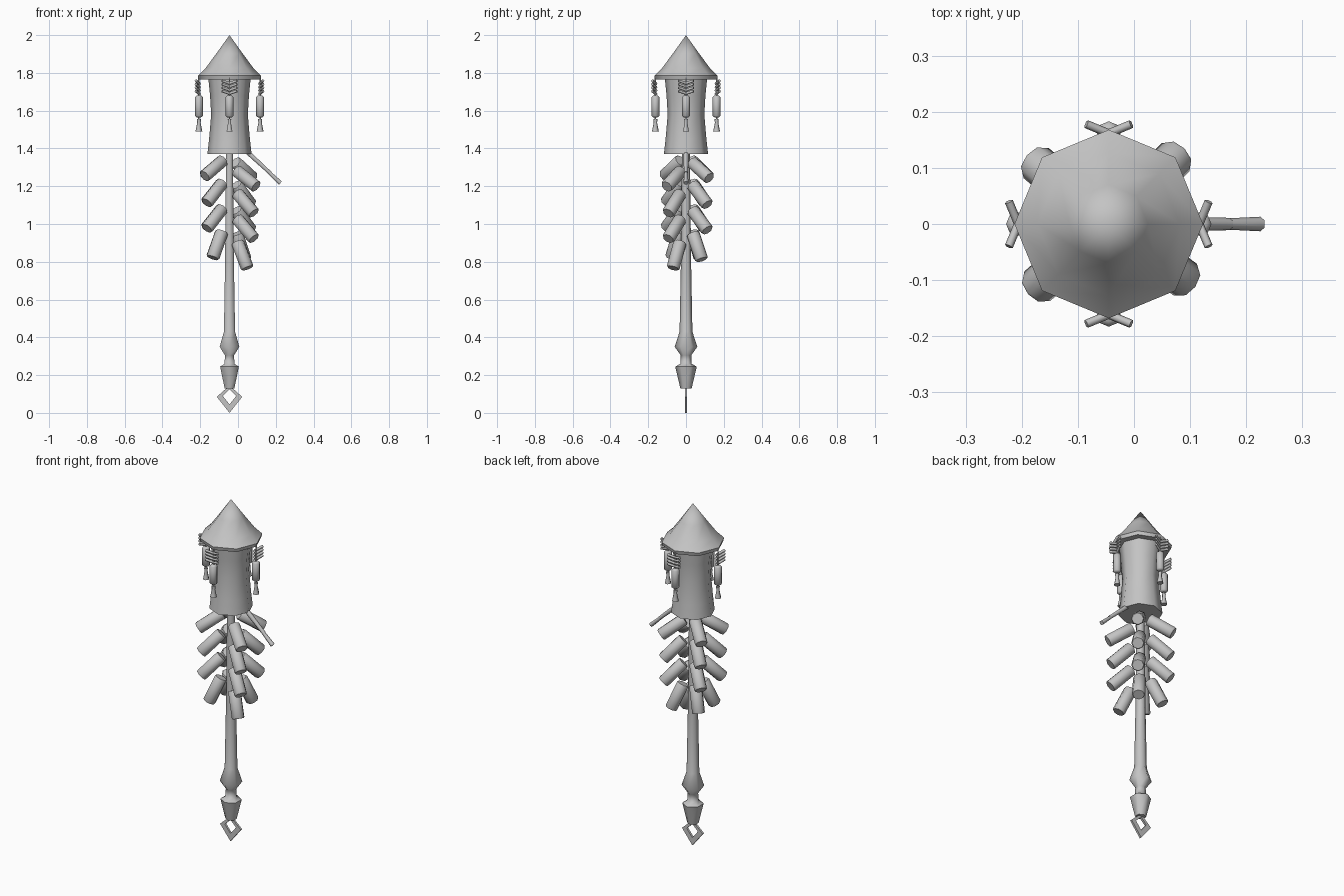
import bpy
import bmesh
from math import sin, cos, pi, radians
from mathutils import Vector, Matrix

cube = bpy.data.objects.get("Cube")
if cube:
    bpy.data.objects.remove(cube, do_unlink=True)

AXIS = -0.045  # the staff stands a little to one side because of the fuse

grey = bpy.data.materials.new("plain grey")
grey.use_nodes = True
grey.diffuse_color = (0.55, 0.55, 0.55, 1)
grey.node_tree.nodes["Principled BSDF"].inputs["Base Color"].default_value = grey.diffuse_color


def finish(name, bm, matrix, angle):
    """Turn a bmesh into a smoothed object."""
    bmesh.ops.recalc_face_normals(bm, faces=bm.faces[:])
    bm.transform(matrix)
    mesh = bpy.data.meshes.new(name)
    bm.to_mesh(mesh)
    bm.free()
    mesh.materials.append(grey)
    obj = bpy.data.objects.new(name, mesh)
    bpy.context.collection.objects.link(obj)
    bpy.ops.object.select_all(action="DESELECT")
    obj.select_set(True)
    bpy.context.view_layer.objects.active = obj
    bpy.ops.object.shade_smooth_by_angle(angle=radians(angle))
    return obj


def lathe(name, profile, sides, matrix, angle=50, phase=0.0):
    """Spin (radius, height) points about z; zero radius makes a tip."""
    bm = bmesh.new()
    rings = []
    for r, z in profile:
        count = sides if r > 0 else 1
        rings.append([bm.verts.new((r * cos(phase + 2 * pi * i / sides),
                                    r * sin(phase + 2 * pi * i / sides), z))
                      for i in range(count)])
    for a, b in zip(rings, rings[1:]):
        for i in range(sides):
            j = (i + 1) % sides
            corners = [a[i % len(a)], a[j % len(a)], b[j % len(b)], b[i % len(b)]]
            bm.faces.new(list(dict.fromkeys(corners)))
    for ring in (rings[0], rings[-1]):
        if len(ring) > 1:
            bm.faces.new(ring)
    return finish(name, bm, matrix, angle)


def rod(name, start, end, r0, r1, sides):
    """Straight tapered rod between two points."""
    start, end = Vector(start), Vector(end)
    d = end - start
    matrix = Matrix.Translation(start) @ d.to_track_quat("Z", "Y").to_matrix().to_4x4()
    return lathe(name, [(r0, 0), (r1, d.length)], sides, matrix, 61)


centre = Matrix.Translation((AXIS, 0, 0))

# Roof and waisted body
lathe("roof", [(0.10, 1.775), (0.163, 1.765), (0.168, 1.785), (0.127, 1.825),
               (0.07, 1.902), (0, 2.0)], 8, centre)
lathe("body", [(0.117, 1.37), (0.108, 1.45), (0.097, 1.58), (0.103, 1.68),
               (0.113, 1.78)], 8, centre)

# Staff with turned end
lathe("staff", [(0.03, 0.13), (0.057, 0.245), (0.03, 0.26), (0.028, 0.305),
                (0.06, 0.35), (0.034, 0.43), (0.027, 0.8), (0.021, 1.38)],
      6, centre, 61, pi / 2)

# Open diamond at the foot
outer = [(0, 0.145), (-0.067, 0.085), (0, 0), (0.067, 0.085)]
inner = [(0, 0.125), (-0.036, 0.09), (0, 0.045), (0.036, 0.09)]
bm = bmesh.new()
loops = [[bm.verts.new((x, y, z)) for x, z in pts]
         for pts, y in ((outer, -0.006), (inner, -0.006), (inner, 0.006), (outer, 0.006))]
for k in range(4):
    a, b = loops[k], loops[(k + 1) % 4]
    for i in range(4):
        j = (i + 1) % 4
        bm.faces.new((a[i], a[j], b[j], b[i]))
finish("foot_diamond", bm, centre, 30)

# Bent fuse
rod("fuse", (0.045, 0, 1.385), (0.17, 0, 1.27), 0.014, 0.011, 6)
rod("fuse_tip", (0.165, 0, 1.273), (0.225, 0, 1.217), 0.01, 0.013, 6)

# Crackers: four columns of four tiers, (direction, top height)
columns = [(45, 1.285), (140, 1.295), (221, 1.295), (-36, 1.24)]
tiers = [(0, 0.11, 57), (0.13, 0.105, 46), (0.265, 0.105, 46), (0.405, 0.085, 25)]
for c, (direction, top) in enumerate(columns):
    for t, (drop, reach, tilt) in enumerate(tiers):
        matrix = (centre @ Matrix.Rotation(radians(direction), 4, "Z")
                  @ Matrix.Translation((reach, 0, top - drop))
                  @ Matrix.Rotation(radians(-tilt), 4, "Y"))
        lathe(f"cracker_{c + 1}_{t + 1}",
              [(0.031, -0.076), (0.035, -0.07), (0.035, 0.07), (0.031, 0.076)],
              8, matrix)

# Four hanging tassels, each with crossed sticks, a barrel and a tail
for k in range(4):
    place = centre @ Matrix.Rotation(k * pi / 2, 4, "Z")
    hang = place @ Matrix.Translation((0.162, 0, 0))
    lathe(f"tassel_string_{k + 1}", [(0.004, 1.54), (0.004, 1.775)], 6, hang, 61)
    lathe(f"tassel_barrel_{k + 1}", [(0.012, 1.565), (0.021, 1.572), (0.021, 1.672),
                                     (0.012, 1.68)], 8, hang)
    lathe(f"tassel_tail_{k + 1}", [(0.018, 1.49), (0.009, 1.535), (0.011, 1.555)],
          6, hang, 61)
    for row in range(4):
        z = 1.688 + row * 0.018
        for side in (-1, 1):
            rod(f"tassel_stick_{k + 1}", place @ Vector((0.158, -side * 0.008, z)),
                place @ Vector((0.178, side * 0.04, z + 0.016)), 0.0075, 0.0075, 6)
